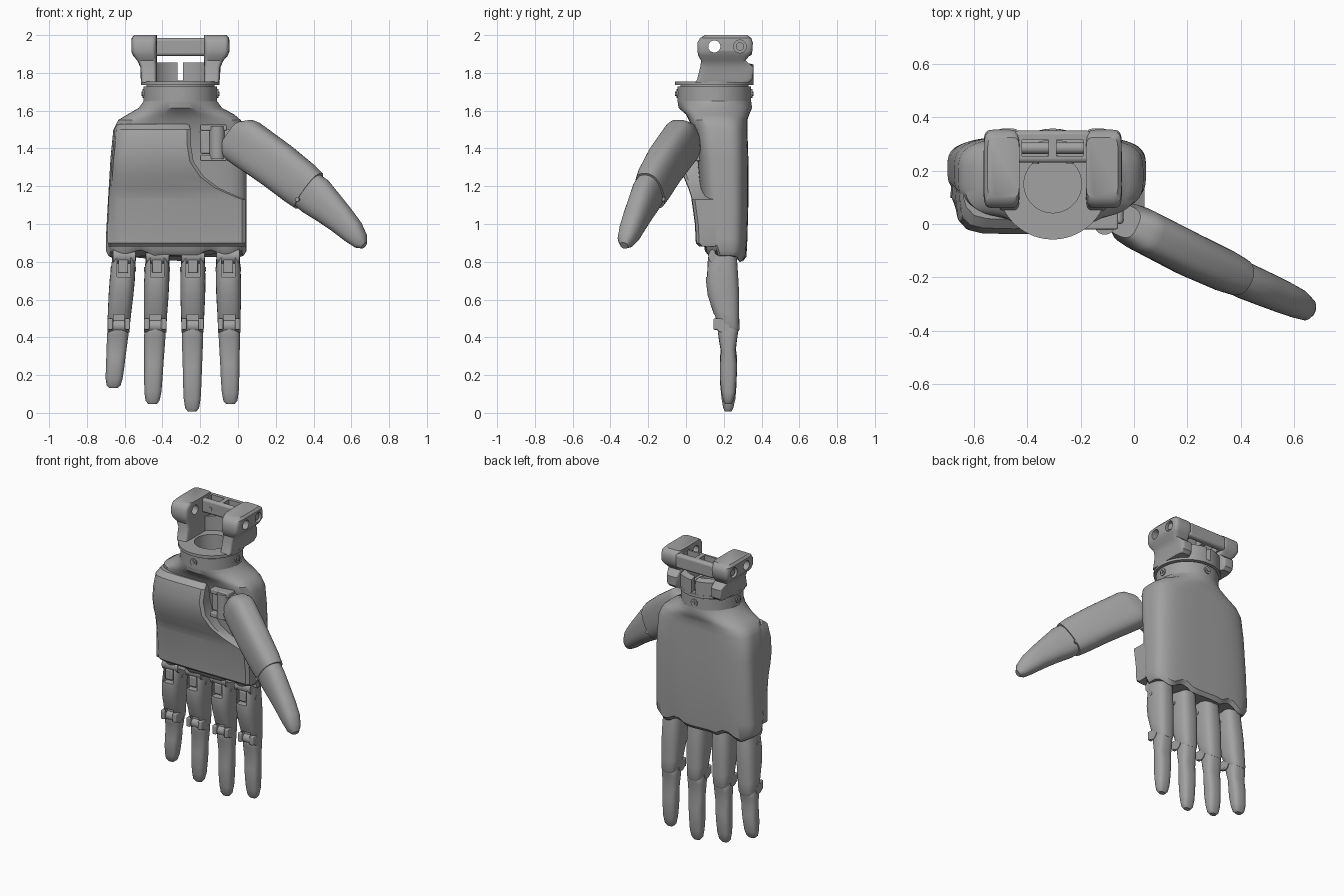
import bpy, bmesh
from math import sin, cos, pi, copysign
from mathutils import Vector

if "Cube" in bpy.data.objects:
    bpy.data.objects.remove(bpy.data.objects["Cube"])

grey = bpy.data.materials.new("satin grey")
grey.use_nodes = True
grey.diffuse_color = (0.36, 0.36, 0.36, 1)
grey.node_tree.nodes["Principled BSDF"].inputs["Base Color"].default_value = (0.36, 0.36, 0.36, 1)

X, Y, Z = Vector((1, 0, 0)), Vector((0, 1, 0)), Vector((0, 0, 1))
WRIST = Vector((-0.305, 0.15, 0))


def select(obj):
    bpy.ops.object.select_all(action='DESELECT')
    obj.select_set(True)
    bpy.context.view_layer.objects.active = obj


def smooth(obj, angle=0.6):
    select(obj)
    bpy.ops.object.shade_smooth_by_angle(angle=angle)
    return obj


def loft(name, rings, closed=False):
    """Skin a list of point rings, capped at both ends unless closed."""
    bm = bmesh.new()
    rows = [[bm.verts.new(p) for p in ring] for ring in rings]
    n = len(rows[0])
    pairs = list(zip(rows, rows[1:])) + ([(rows[-1], rows[0])] if closed else [])
    for a, b in pairs:
        for i in range(n):
            j = (i + 1) % n
            bm.faces.new((a[i], a[j], b[j], b[i]))
    if not closed:
        bm.faces.new(rows[0])
        bm.faces.new(rows[-1])
    bmesh.ops.recalc_face_normals(bm, faces=bm.faces)
    mesh = bpy.data.meshes.new(name)
    bm.to_mesh(mesh)
    bm.free()
    mesh.materials.append(grey)
    obj = bpy.data.objects.new(name, mesh)
    bpy.context.collection.objects.link(obj)
    return smooth(obj)


def oval(c, u, v, a, b, p=2.0, n=32):
    """Superellipse ring; higher p gives a squarer section."""
    def f(t):
        return copysign(abs(t) ** (2 / p), t)
    return [Vector(c) + u * a * f(cos(2 * pi * (i + .5) / n)) + v * b * f(sin(2 * pi * (i + .5) / n))
            for i in range(n)]


def span(z, x0, x1, y0, y1, p=2.0, n=32):
    return oval(((x0 + x1) / 2, (y0 + y1) / 2, z), X, Y, (x1 - x0) / 2, (y1 - y0) / 2, p, n)


def rod(name, c, axis, r, length, n=24):
    u = Y if axis == X else X
    v = axis.cross(u)
    return loft(name, [oval(Vector(c) + axis * length * s, u, v, r, r, 2, n) for s in (-.5, .5)])


def block(name, x, y, z, bevel=0.0):
    corners = [(x[0], y[0]), (x[1], y[0]), (x[1], y[1]), (x[0], y[1])]
    obj = loft(name, [[Vector((a, b, h)) for a, b in corners] for h in z])
    if bevel:
        mod = obj.modifiers.new("Bevel", 'BEVEL')
        mod.width, mod.segments = bevel, 3
        select(obj)
        bpy.ops.object.modifier_apply(modifier=mod.name)
        smooth(obj)
    return obj


def cut(obj, cutter):
    mod = obj.modifiers.new("Cut", 'BOOLEAN')
    mod.operation, mod.solver, mod.object = 'DIFFERENCE', 'EXACT', cutter
    select(obj)
    bpy.ops.object.modifier_apply(modifier=mod.name)
    bpy.data.objects.remove(cutter)
    smooth(obj)


# Hand shell, with a scalloped hem above the fingers
shell = [(1.65, -.50, -.11, -.045, .345, 2), (1.615, -.525, -.085, -.04, .35, 2),
         (1.58, -.585, -.02, 0, .335, 2.6), (1.55, -.635, .015, .015, .325, 3.2),
         (1.5, -.66, .035, .04, .325, 3.6), (1.35, -.675, .045, .06, .33, 3.6),
         (1.1, -.69, .045, .08, .33, 3.6), (.92, -.70, .045, .09, .325, 3.6),
         (.84, -.70, .045, .1, .32, 3.6), (.815, -.685, .03, .12, .3, 3.6)]
rings = [span(*s, n=72) for s in shell]
for ring in rings[-2:]:
    for p in ring:
        p.z += -.018 * cos(2 * pi * (p.x + .61) / .185) + (.03 if p.y < .17 else 0)
loft("hand_shell", rings)

# Palm plate, curving away around the thumb root
plate = [(1.53, .02, -.64, -.26), (1.5, -.015, -.655, -.25), (1.42, -.035, -.66, -.25),
         (1.33, -.03, -.67, -.235), (1.25, -.01, -.675, -.18), (1.19, .015, -.68, -.1),
         (1.145, .03, -.685, 0), (1.13, .032, -.685, .04), (1.0, .05, -.69, .04),
         (.9, .055, -.69, .04), (.88, .075, -.685, .035)]
loft("palm_plate", [[Vector((x, y, z)) for x, y in (
    (a + .01, .2), (a, .1), (a + .01, f + .045), (a + .04, f + .012), (a + .09, f),
    ((a + b) / 2, f - .003), (b - .02, f), (b, f + .015), (b, .16))] for z, f, a, b in plate])

# Fingers: base x, tip x, tip z
FINGERS = {"little": (-.6, -.66, .13), "ring": (-.425, -.453, .045),
           "middle": (-.238, -.243, .005), "index": (-.053, -.04, .045)}
# z, front y, back y, half width, slant
upper = [(.87, .13, .26, .055, 0), (.82, .11, .27, .063, 0), (.7, .105, .278, .067, 0),
         (.62, .115, .282, .066, 0), (.53, .14, .282, .062, .2), (.47, .155, .283, .06, .45),
         (.455, .165, .278, .054, .45)]
lower = [(.49, .18, .25, .045, 0), (.45, .165, .278, .055, .1), (.4, .172, .272, .057, 0),
         (.32, .185, .262, .054, 0), (.24, .18, .27, .051, 0), (.16, .18, .268, .049, 0),
         (.08, .188, .262, .045, 0), (.03, .197, .25, .037, 0), (.012, .207, .24, .022, 0)]
for name, (xb, xt, tip) in FINGERS.items():
    def at(z):
        return xb + (xt - xb) * (.86 - z) / (.86 - tip)

    def section(z, y0, y1, hw, slant):
        if z < .45:
            z = .45 - (.45 - z) * (.45 - tip) / .44
        ring = span(z, at(z) - hw, at(z) + hw, y0, y1, 2.7, 28)
        for p in ring:
            p.z += slant * ((y0 + y1) / 2 - p.y)
        return ring
    base = loft(name + "_upper_finger", [section(*s) for s in upper])
    x = at(.79)
    cut(base, block("slot", (x - .036, x + .036), (.05, .15), (.72, .85)))
    x = at(.49)
    cut(base, block("slot", (x - .03, x + .03), (.1, .18), (.4, .52)))
    loft(name + "_fingertip", [section(*s) for s in lower])
    rod(name + "_knuckle", (at(.83), .16, .83), X, .042, .12)
    block(name + "_tendon_link", (at(.77) - .026, at(.77) + .026), (.115, .2), (.74, .81), .006)
    rod(name + "_knuckle_pin", (at(.76), .18, .76), X, .012, .136, 12)
    rod(name + "_middle_hinge", (at(.46), .195, .46), X, .034, .118)
    for s in (-1, 1):
        block(name + "_hinge_lug", (at(.48) + s * .045 - .014, at(.48) + s * .045 + .014),
              (.145, .2), (.44, .5), .006)

# Thumb, lofted along its slanted axis
n_dir = Vector((.43, .9, 0)).normalized()
axis = Vector((.71, -.34, -.61)).normalized()
w_dir = axis.cross(n_dir).normalized()
if w_dir.z < 0:
    w_dir = -w_dir


def thumb(name, stations):
    return loft(name, [oval(c, w_dir, n_dir, a, b, p, 36) for c, a, b, p in stations])


thumb("thumb_base", [((-.035, .012, 1.475), .085, .06, 3), ((0, -.008, 1.455), .122, .078, 3),
                     ((.03, -.022, 1.435), .13, .083, 3), ((.2, -.11, 1.315), .127, .084, 2.8),
                     ((.33, -.17, 1.213), .124, .08, 2.6), ((.375, -.19, 1.175), .118, .074, 2.5)])
thumb("thumb_tip", [((.34, -.176, 1.2), .105, .066, 2.5), ((.41, -.21, 1.147), .109, .069, 2.4),
                    ((.48, -.24, 1.085), .092, .066, 2.4), ((.55, -.27, 1.02), .077, .062, 2.4),
                    ((.61, -.297, .958), .064, .056, 2.4), ((.65, -.32, .91), .045, .043, 2.4),
                    ((.668, -.328, .886), .02, .022, 2.2)])
rod("thumb_hinge_pin", (.345, -.18, 1.13), n_dir, .012, .152, 12)

# Thumb root bracket
block("thumb_bracket", (-.2, -.04), (.0, .12), (1.37, 1.5), .012)
for z in (1.35, 1.51):
    block("thumb_bracket_lug", (-.2, -.06), (-.02, .1), (z - .016, z + .016), .006)
rod("thumb_swivel", (-.11, .0, 1.43), Z, .04, .17)


# Wrist collar and flange, both bored through
def tube(name, r, bore, z0, z1):
    c = WRIST
    return loft(name, [oval(c + Z * z, X, Y, rad, rad, 2, 64)
                       for rad, z in ((r, z0), (r, z1), (bore, z1), (bore, z0))], True)


tube("wrist_collar", .195, .11, 1.645, 1.728)
tube("wrist_gap", .18, .11, 1.72, 1.74)
tube("wrist_flange", .208, .108, 1.735, 1.755)
for d in (X, -X, Y, -Y):
    rod("collar_screw", WRIST + Z * 1.69 + d * .19, X if d.x else Y, .024, .022, 16)
    rod("collar_screw_core", WRIST + Z * 1.69 + d * .195, X if d.x else Y, .012, .024, 6)

# Back wall of the wrist yoke, split in the middle
wall = loft("yoke_wall", [[WRIST + X * r * cos(a) + Y * r * sin(a) + Z * z
                           for r, z in ((.207, 1.75), (.207, 1.845), (.165, 1.855), (.165, 1.75))]
                          for a in (pi * i / 32 for i in range(33))])
cut(wall, block("slit", (-.32, -.29), (.2, .5), (1.76, 1.9)))

# Yoke arms: z, outer x, front y, back y
arm = [(1.75, .205, .05, .335), (1.77, .21, .06, .355), (1.83, .212, .075, .358),
       (1.865, .228, .08, .315), (1.89, .25, .065, .335), (1.915, .26, .06, .352),
       (1.96, .26, .06, .354), (1.985, .258, .075, .345), (2.0, .245, .1, .325)]
for side, s in (("left", 1), ("right", -1)):
    cx = WRIST.x
    obj = loft(side + "_yoke_arm", [span(z, *sorted((cx + s * .125, cx + s * xo)), y0, y1, 7, 40)
                                    for z, xo, y0, y1 in arm])
    cut(obj, rod("bore", (cx + s * .19, .15, 1.94), X, .032, .3))
    cut(obj, rod("bore", (cx + s * .262, .285, 1.94), X, .034, .05))
    rod(side + "_yoke_screw", (cx + s * .235, .285, 1.94), X, .022, .03, 16)

# Cross bar with two open pockets
bar = block("yoke_crossbar", (-.45, -.16), (.23, .35), (1.89, 1.985), .015)
for x in (-.37, -.24):
    cut(bar, block("pocket", (x - .05, x + .05), (.255, .315), (1.8, 2.1)))
    rod("crossbar_screw", (x, .23, 1.93), Y, .014, .01, 12)
rod("crossbar_axle", (-.305, .285, 1.94), X, .022, .28)
